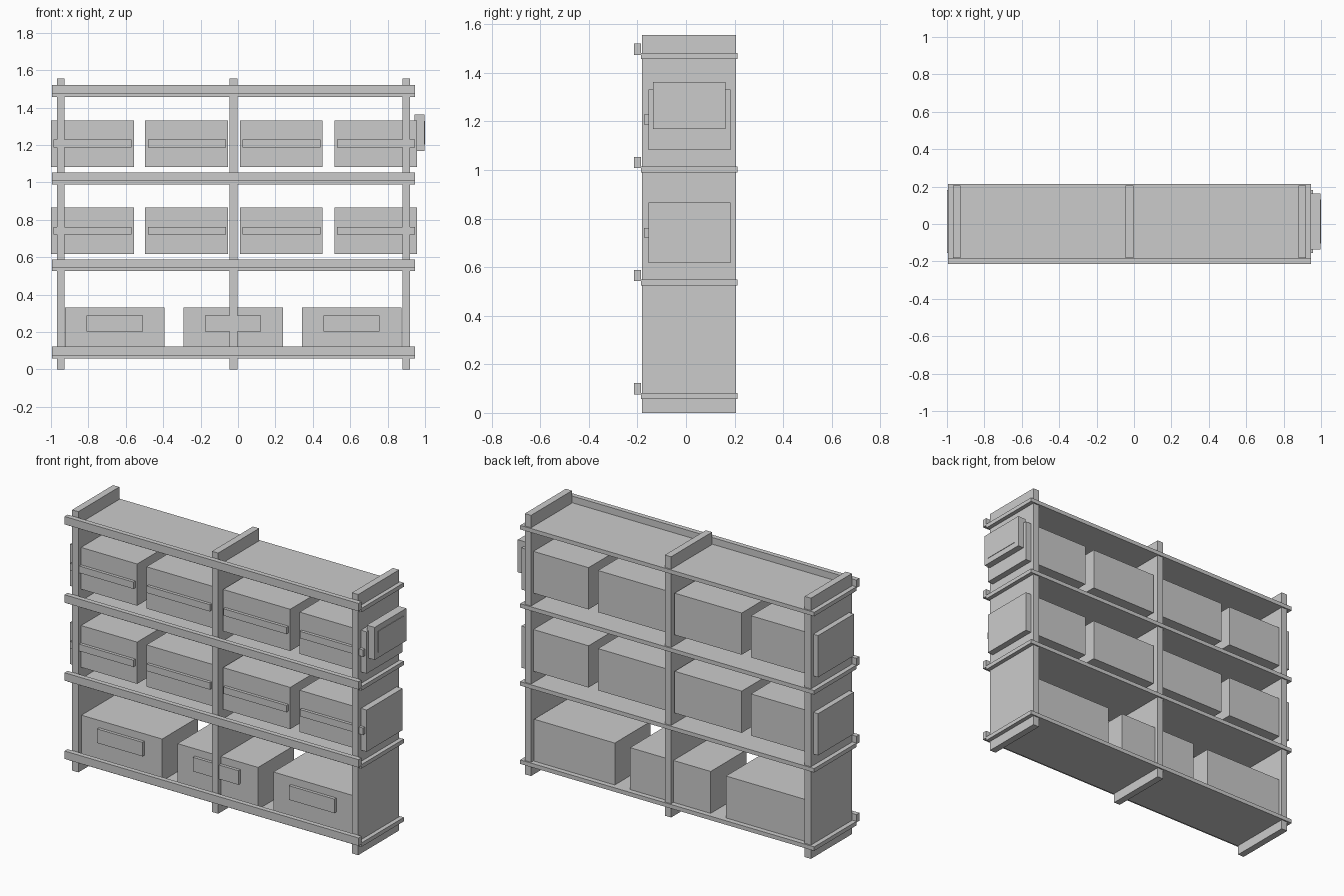
import bpy


def box(name, x, y, z):
    """Axis-aligned box from (min, max) ranges."""
    bpy.ops.mesh.primitive_cube_add(size=1)
    ob = bpy.context.object
    ob.name = name
    ob.location = [(a + b) / 2 for a, b in (x, y, z)]
    ob.scale = [b - a for a, b in (x, y, z)]
    bpy.ops.object.transform_apply(location=True, rotation=False, scale=True)
    return ob


# Upright panels
for x in (-0.968, -0.045, 0.879):
    box("upright_panel", (x, x + 0.041), (-0.181, 0.205), (0, 1.555))

# Shelf boards, each with a front rail
for z in (0.058, 0.525, 0.99, 1.457):
    box("shelf_board", (-0.995, 0.945), (-0.185, 0.213), (z, z + 0.024))
    box("front_rail", (-0.995, 0.945), (-0.214, -0.185), (z + 0.017, z + 0.064))

BOX_Y = (-0.155, 0.183)
FRONT_Y = (-0.173, -0.155)

# Two rows of four storage boxes with long handles
for z in (0.617, 1.083):
    for x in (-1.0, -0.496, 0.01, 0.515):
        box("storage_box", (x, x + 0.443), BOX_Y, (z, z + 0.249))
        box("box_handle", (x + 0.014, x + 0.431), FRONT_Y, (z + 0.104, z + 0.145))

# Three large bottom boxes with label plates
for x in (-0.924, -0.291, 0.342):
    box("large_box", (x, x + 0.532), BOX_Y, (0.08, 0.332))
    box("label_plate", (x + 0.115, x + 0.415), FRONT_Y, (0.204, 0.288))

# Framed plate on the right end
box("end_plate", (0.945, 0.997), (-0.136, 0.162), (1.168, 1.362))
box("end_plate_face", (0.997, 1.0), (-0.104, 0.13), (1.202, 1.328))
